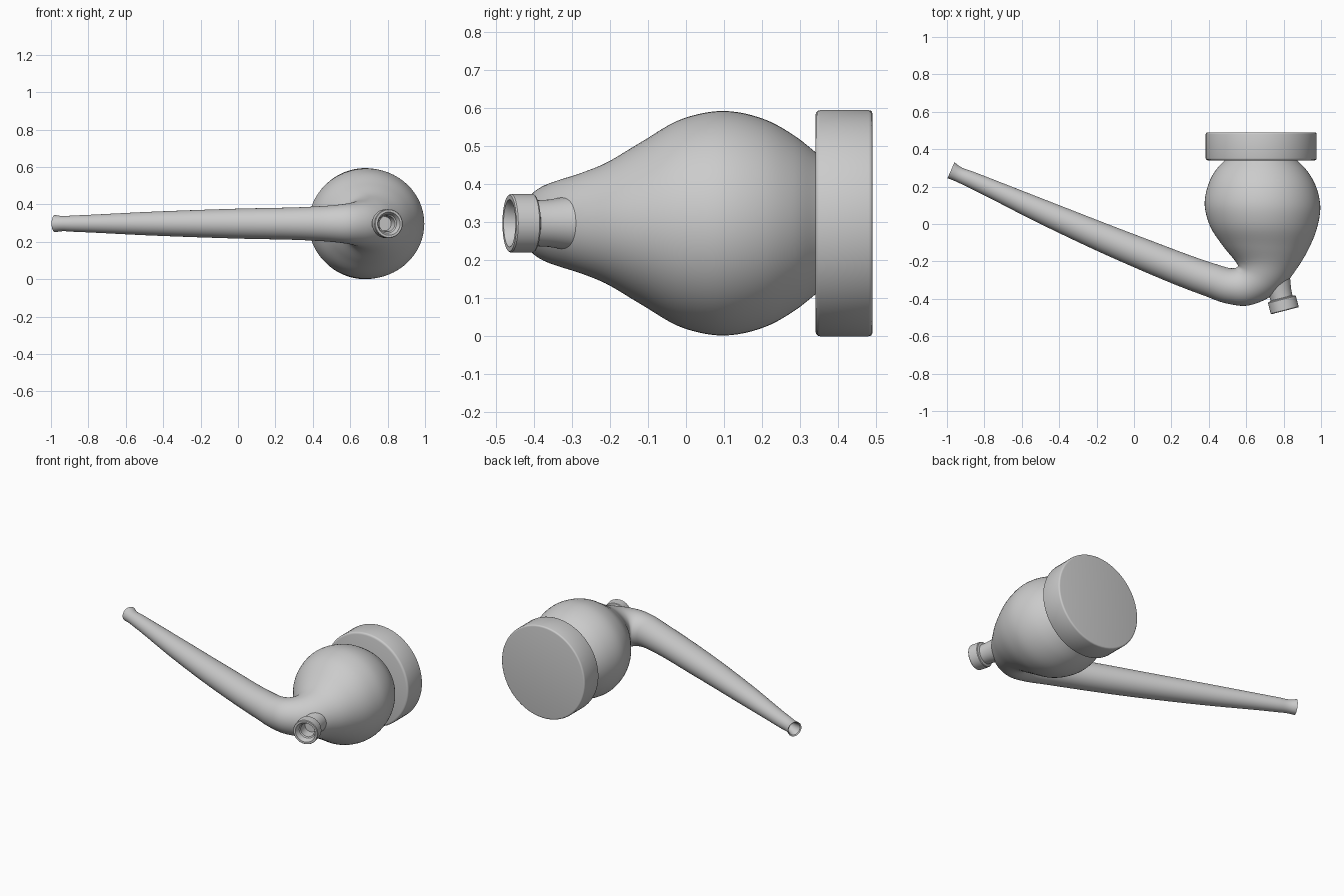
import bpy, bmesh, math
from mathutils import Vector

if "Cube" in bpy.data.objects:
    bpy.data.objects.remove(bpy.data.objects["Cube"])

CZ = 0.297  # height of the pipe's symmetry plane


def build(name, rings, cap_start=True, cap_end=True, angle=35):
    """Skin a list of rings (lists of points) into one smooth object."""
    bm = bmesh.new()
    vr = [[bm.verts.new(p) for p in r] for r in rings]
    n = len(vr[0])
    for a, b in zip(vr, vr[1:]):
        for i in range(n):
            bm.faces.new((a[i], a[(i + 1) % n], b[(i + 1) % n], b[i]))
    if cap_start:
        bm.faces.new(vr[0])
    if cap_end:
        bm.faces.new(vr[-1])
    bmesh.ops.recalc_face_normals(bm, faces=bm.faces)
    me = bpy.data.meshes.new(name)
    bm.to_mesh(me)
    bm.free()
    ob = bpy.data.objects.new(name, me)
    bpy.context.collection.objects.link(ob)
    bpy.ops.object.select_all(action='DESELECT')
    ob.select_set(True)
    bpy.context.view_layer.objects.active = ob
    bpy.ops.object.shade_smooth_by_angle(angle=math.radians(angle))
    return ob


def ellipse(ax, ay, bx, by, rz, n=64):
    """Upright ring whose in-plane diameter runs from a to b."""
    c = Vector(((ax + bx) / 2, (ay + by) / 2, CZ))
    h = Vector(((bx - ax) / 2, (by - ay) / 2, 0))
    ts = [2 * math.pi * i / n for i in range(n)]
    return [c + h * math.cos(t) + Vector((0, 0, rz * math.sin(t))) for t in ts]


def disc(origin, d, t, r):
    """Round ring at distance t from origin (x, y) along direction d (x, y)."""
    x, y = origin[0] + d[0] * t, origin[1] + d[1] * t
    return ellipse(x - d[1] * r, y + d[0] * r, x + d[1] * r, y - d[0] * r, r)


def spline(keys, steps=6):
    """Smooth curve through key tuples, spaced by chord length."""
    dist = lambda p, q: math.sqrt(sum((a - b) ** 2 for a, b in zip(p, q)))
    t = [0]
    for p, q in zip(keys, keys[1:]):
        t.append(t[-1] + dist(p, q))
    slope = lambda i, j: [(b - a) / (t[j] - t[i]) for a, b in zip(keys[i], keys[j])]
    m = []
    for i in range(len(keys)):
        if i in (0, len(keys) - 1):
            m.append(slope(max(i - 1, 0), min(i + 1, len(keys) - 1)))
        else:
            h0, h1 = t[i] - t[i - 1], t[i + 1] - t[i]
            m.append([(a * h1 + b * h0) / (h0 + h1)
                      for a, b in zip(slope(i - 1, i), slope(i, i + 1))])
    out = []
    for i in range(len(keys) - 1):
        h = t[i + 1] - t[i]
        for s in range(steps):
            u = s / steps
            w = (2*u**3 - 3*u*u + 1, h*(u**3 - 2*u*u + u), 3*u*u - 2*u**3, h*(u**3 - u*u))
            out.append([w[0]*a + w[1]*b + w[2]*c + w[3]*d
                        for a, b, c, d in zip(keys[i], m[i], keys[i + 1], m[i + 1])])
    return out + [list(keys[-1])]


# Stem, elbow and bowl: inner edge x,y / outer edge x,y / half height
keys = [
    (-.960, .330, -.997, .245, .046),
    (-.930, .307, -.963, .232, .041),
    (-.860, .280, -.895, .200, .0435),
    (-.450, .120, -.500, .000, .063),
    (.033, -.067, -.033, -.217, .080),
    (.430, -.212, .375, -.383, .091),
    (.515, -.236, .500, -.426, .098),
    (.545, -.234, .600, -.437, .106),
    (.555, -.226, .700, -.405, .116),
    (.551, -.213, .800, -.330, .132),
    (.535, -.190, .875, -.232, .158),
    (.470, -.110, .935, -.130, .212),
    (.402, .000, .983, -.005, .277),
    (.378, .100, .996, .095, .295),
    (.397, .210, .970, .208, .272),
    (.435, .285, .925, .285, .230),
    (.490, .345, .868, .345, .183),
]
mouth, back = (-.978, .287), (.916, -.401)
bore = [disc(mouth, back, t, r) for t, r in
        ((.14, .022), (.06, .027), (.02, .034), (.004, .039))]
build("stem_and_bowl", bore + [ellipse(*k) for k in spline(keys)])

# Wide round lid on the bowl
lid = [(.34, .284), (.342, .291), (.346, .2955), (.352, .297),
       (.480, .297), (.486, .2955), (.489, .292), (.490, .287)]
build("lid", [disc((.68, 0), (0, 1), t, r) for t, r in lid], angle=50)

# Small hollow spur with a collar under the bowl
spur = [(-.16, .080), (-.09, .070), (-.04, .062), (-.004, .060), (0, .074), (.004, .077),
        (.062, .077), (.066, .074), (.066, .062), (.055, .056), (.035, .050),
        (.030, .043), (-.03, .038)]
build("spur", [disc((.79, -.40), (.25, -.968), t, r) for t, r in spur])
